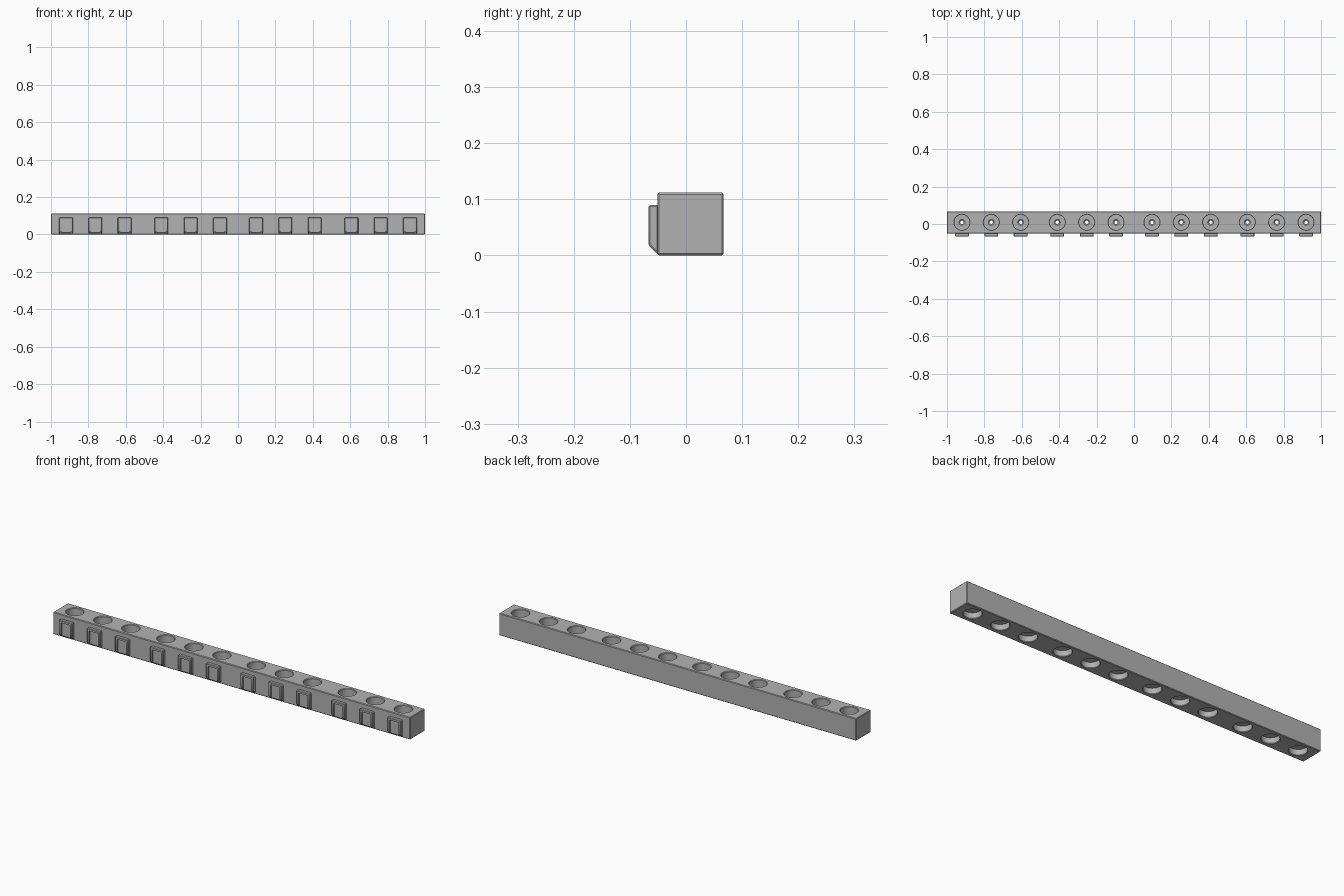
import bpy
import bmesh
from math import cos, sin, tau, radians

cube = bpy.data.objects.get("Cube")
if cube:
    bpy.data.objects.remove(cube, do_unlink=True)

grey = bpy.data.materials.new("matte grey")
grey.use_nodes = True
colour = (0.45, 0.45, 0.45, 1)
grey.diffuse_color = colour
grey.node_tree.nodes["Principled BSDF"].inputs["Base Color"].default_value = colour

# Four groups of three sockets along the bar
GROUPS = (-0.763, -0.253, 0.253, 0.763)
CENTRES = [g + d for g in GROUPS for d in (-0.157, 0, 0.157)]
HOLE_Y = 0.009


def make_object(name, bm):
    bmesh.ops.recalc_face_normals(bm, faces=bm.faces[:])
    mesh = bpy.data.meshes.new(name)
    bm.to_mesh(mesh)
    bm.free()
    mesh.materials.append(grey)
    obj = bpy.data.objects.new(name, mesh)
    bpy.context.collection.objects.link(obj)
    return obj


def add_prism(bm, profile, x0, x1):
    """Extrude a (y, z) outline from x0 to x1."""
    face = bm.faces.new([bm.verts.new((x0, y, z)) for y, z in profile])
    out = bmesh.ops.extrude_face_region(bm, geom=[face])
    verts = [v for v in out["geom"] if isinstance(v, bmesh.types.BMVert)]
    bmesh.ops.translate(bm, verts=verts, vec=(x1 - x0, 0, 0))


def add_lathe(bm, profile, x, y, sides=40):
    """Revolve an (r, z) profile into a closed solid."""
    rings = [[bm.verts.new((x + r * cos(tau * i / sides), y + r * sin(tau * i / sides), z))
              for i in range(sides)] for r, z in profile]
    for low, high in zip(rings, rings[1:]):
        for i in range(sides):
            j = (i + 1) % sides
            bm.faces.new((low[i], low[j], high[j], high[i]))
    bm.faces.new(rings[0])
    bm.faces.new(rings[-1])


def rect(y0, y1, z0, z1):
    return [(y0, z0), (y1, z0), (y1, z1), (y0, z1)]


def finish(obj, cutter=None, bevel=0):
    bpy.ops.object.select_all(action="DESELECT")
    bpy.context.view_layer.objects.active = obj
    obj.select_set(True)
    if bevel:
        mod = obj.modifiers.new("edge chamfer", "BEVEL")
        mod.width = bevel
        mod.segments = 1
        bpy.ops.object.modifier_apply(modifier=mod.name)
    if cutter:
        mod = obj.modifiers.new("cut", "BOOLEAN")
        mod.operation = "DIFFERENCE"
        mod.solver = "EXACT"
        mod.object = cutter
        bpy.ops.object.modifier_apply(modifier=mod.name)
        bpy.data.objects.remove(cutter, do_unlink=True)
    bpy.ops.object.shade_smooth_by_angle(angle=radians(30))


# Bar with stepped through-holes, pocketed above and below
bm = bmesh.new()
add_prism(bm, rect(-0.051, 0.067, 0, 0.112), -1, 1)
bar = make_object("bar", bm)

bm = bmesh.new()
hole = [(0.045, -0.002), (0.041, 0.003), (0.041, 0.03), (0.009, 0.03), (0.009, 0.064),
        (0.016, 0.07), (0.041, 0.07), (0.041, 0.109), (0.045, 0.114)]
for x in CENTRES:
    add_lathe(bm, hole, x, HOLE_Y)
finish(bar, make_object("hole_cutter", bm), bevel=0.003)

# Raised label frames on the front, sloped at the foot, with a recessed window
for n, x in enumerate(CENTRES, 1):
    bm = bmesh.new()
    add_prism(bm, [(-0.067, 0.018), (-0.049, 0.001), (-0.049, 0.09), (-0.067, 0.09)],
              x - 0.037, x + 0.037)
    frame = make_object(f"label_frame_{n}", bm)
    bm = bmesh.new()
    add_prism(bm, rect(-0.08, -0.059, -0.01, 0.078), x - 0.025, x + 0.025)
    finish(frame, make_object("window_cutter", bm), bevel=0.003)
